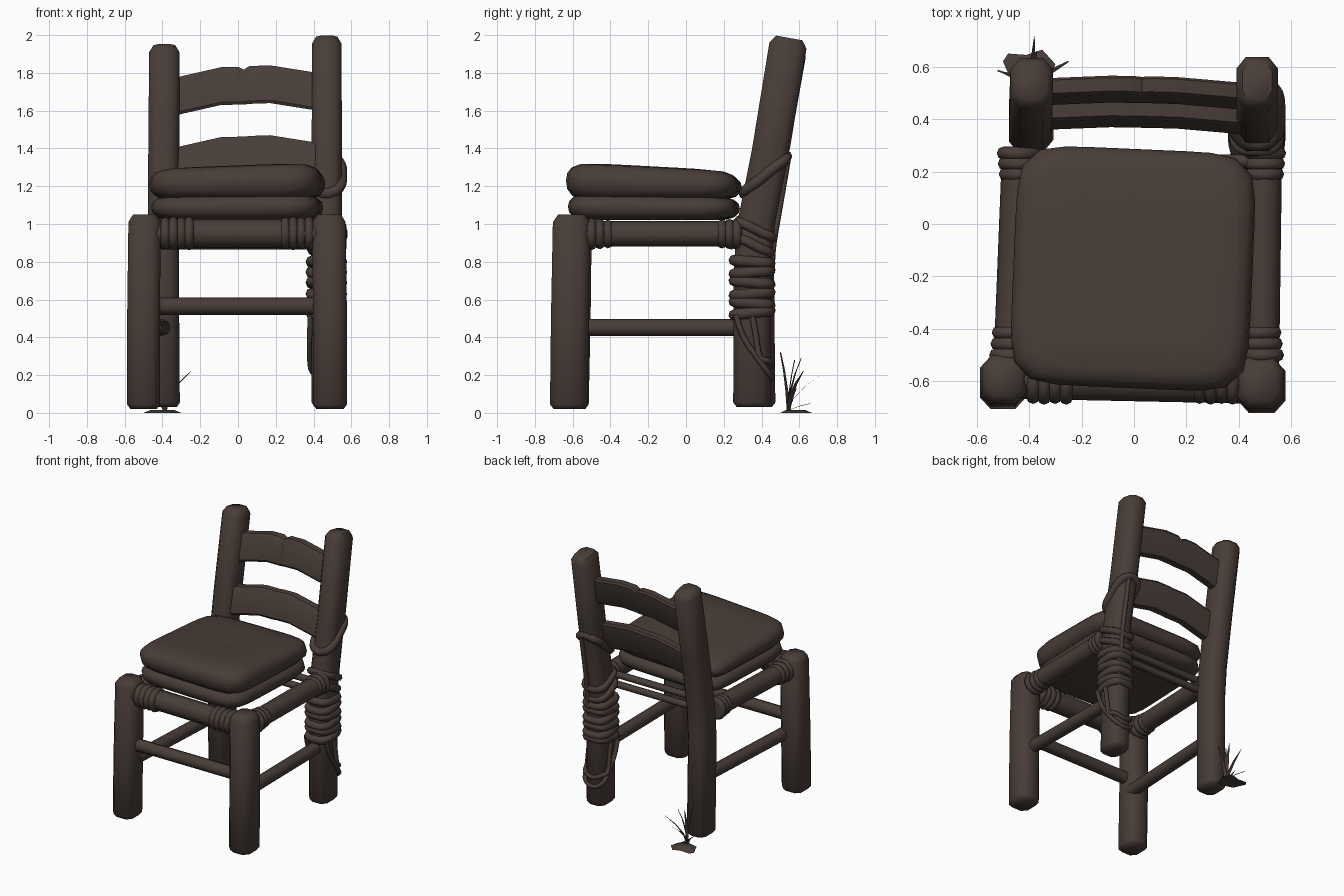
import bpy, bmesh, math
from math import sin, cos, pi
from mathutils import Vector

cube = bpy.data.objects.get("Cube")
if cube:
    bpy.data.objects.remove(cube, do_unlink=True)

BROWN = (0.066, 0.047, 0.039, 1)
wood = bpy.data.materials.new("dark brown")
wood.use_nodes = True
wood.diffuse_color = BROWN
wood.node_tree.nodes["Principled BSDF"].inputs["Base Color"].default_value = BROWN


def finish(name, mesh, angle):
    mesh.materials.clear()
    mesh.materials.append(wood)
    mesh.shade_smooth()
    mesh.set_sharp_from_angle(angle=math.radians(angle))
    obj = bpy.data.objects.new(name, mesh)
    bpy.context.collection.objects.link(obj)


def loft(name, rings, angle=40):
    """Skin a stack of equal closed rings and cap both ends."""
    bm = bmesh.new()
    rows = [[bm.verts.new(p) for p in ring] for ring in rings]
    n = len(rows[0])
    for a, b in zip(rows, rows[1:]):
        for i in range(n):
            j = (i + 1) % n
            bm.faces.new((a[i], a[j], b[j], b[i]))
    bm.faces.new(rows[0][::-1])
    bm.faces.new(rows[-1])
    bmesh.ops.recalc_face_normals(bm, faces=bm.faces[:])
    mesh = bpy.data.meshes.new(name)
    bm.to_mesh(mesh)
    bm.free()
    finish(name, mesh, angle)


def tube(name, points, radius, cyclic=False, smooth=True):
    """Round rope or rail along a path."""
    curve = bpy.data.curves.new(name, 'CURVE')
    curve.dimensions = '3D'
    curve.bevel_depth = radius
    curve.bevel_resolution = 2
    curve.use_fill_caps = True
    curve.resolution_u = 3
    spline = curve.splines.new('NURBS' if smooth else 'POLY')
    spline.points.add(len(points) - 1)
    for p, co in zip(spline.points, points):
        p.co = (*co, 1)
    spline.use_cyclic_u = cyclic
    if smooth:
        spline.order_u = 3
        spline.use_endpoint_u = not cyclic
    temp = bpy.data.objects.new(name + "_path", curve)
    bpy.context.collection.objects.link(temp)
    graph = bpy.context.evaluated_depsgraph_get()
    mesh = bpy.data.meshes.new_from_object(temp.evaluated_get(graph))
    bpy.data.objects.remove(temp, do_unlink=True)
    finish(name, mesh, 50)


def post(name, stations, hx, hy, tilt=0):
    """Chamfered square post through (x, y, z) stations, ends bevelled."""
    def ring(x, y, z, s, slope):
        c = 0.55
        pts = [(1, -c), (1, c), (c, 1), (-c, 1), (-1, c), (-1, -c), (-c, -1), (c, -1)]
        return [(x + u * hx * s, y + v * hy * s, z - v * hy * s * slope) for u, v in pts]
    (bx, by, bz), (tx, ty, tz) = stations[0], stations[-1]
    rings = [ring(bx, by, bz, 0.8, 0), ring(bx, by, bz + 0.025, 1, 0)]
    rings += [ring(x, y, z, 1, 0) for x, y, z in stations[1:-1]]
    rings += [ring(tx, ty - tilt * 0.04, tz - 0.04, 0.98, tilt), ring(tx, ty, tz, 0.7, tilt)]
    loft(name, rings, 56)


# Four legs, the back pair running up into leaning posts
post("front_right_leg", [(-0.5, -0.61, 0.02), (-0.5, -0.6, 0.5), (-0.495, -0.592, 1.05)], 0.087, 0.095)
post("front_left_leg", [(0.487, -0.62, 0.02), (0.487, -0.615, 0.5), (0.482, -0.607, 1.05)], 0.09, 0.1)
post("back_right_leg", [(-0.39, 0.375, 0.03), (-0.395, 0.368, 0.75), (-0.395, 0.387, 1.0),
                        (-0.393, 0.45, 1.4), (-0.39, 0.545, 1.94)], 0.082, 0.098, 0.18)
post("back_left_leg", [(0.47, 0.35, 0.03), (0.47, 0.352, 0.75), (0.47, 0.37, 1.0),
                       (0.47, 0.45, 1.4), (0.47, 0.547, 1.985)], 0.08, 0.1, 0.18)


# Seat rails and leg stretchers
def rail(name, a, b, radius):
    a, b = Vector(a), Vector(b)
    tube(name, [a, a.lerp(b, 0.5), b], radius, smooth=False)


rail("front_rail", (-0.48, -0.59, 0.95), (0.48, -0.61, 0.95), 0.076)
rail("right_rail", (-0.47, -0.58, 0.948), (-0.435, 0.29, 0.948), 0.068)
rail("left_rail", (0.485, -0.6, 0.948), (0.497, 0.29, 0.948), 0.068)
for label, z in (("upper", 0.965), ("lower", 0.89)):
    rail(label + "_back_rail", (-0.45, 0.24, z), (0.49, 0.24, z), 0.026)
rail("front_stretcher", (-0.48, -0.6, 0.565), (0.48, -0.6, 0.565), 0.046)
rail("right_stretcher", (-0.45, -0.58, 0.452), (-0.4, 0.36, 0.452), 0.046)
rail("left_stretcher", (0.48, -0.6, 0.452), (0.47, 0.36, 0.452), 0.046)


# Tight rope wraps around the rail ends
def wrap(name, centre, axis, radius, thick):
    u = Vector((0, 0, 1))
    v = axis.cross(u)
    tube(name, [centre + (u * cos(t) + v * sin(t)) * radius
                for t in (2 * pi * i / 14 for i in range(14))], thick, True)


X, Y = Vector((1, 0, 0)), Vector((0, 1, 0))
for side, start in (("right", -0.385), ("left", 0.25)):
    for i in range(4):
        wrap(f"front_{side}_wrap", Vector((start + i * 0.042, -0.6, 0.95)), X, 0.062 + 0.003 * (i % 2), 0.026)
for side, fx, bx in (("right", -0.467, -0.439), ("left", 0.487, 0.496)):
    for i in range(3):
        wrap(f"{side}_rail_front_wrap", Vector((fx, -0.5 + i * 0.043, 0.947)), Y, 0.061 - 0.005 * i, 0.026)
        wrap(f"{side}_rail_back_wrap", Vector((bx, 0.19 + i * 0.04, 0.947)), Y, 0.053 + 0.004 * i, 0.025)


# Arched back slats, the upper one with a small notch
def slat(name, y, z, lean, notch):
    profile = [(-0.36, 0), (-0.31, 0.01), (-0.09, 0.06), (0.0, 0.062), (0.03, 0.062),
               (0.06, 0.066), (0.17, 0.07), (0.39, 0.035), (0.45, 0.025)]
    rings = []
    for x, rise in profile:
        top = 0.2 - (notch if x == 0.03 else 0)
        bow = 0.012 * (1 - (x / 0.45) ** 2) - 0.025 * x
        ring = []
        for v, h in ((-1, 0.015), (-0.7, 0), (0.7, 0), (1, 0.015),
                     (1, top - 0.015), (0.7, top), (-0.7, top), (-1, top - 0.015)):
            ring.append((x, y + bow + v * 0.036 + lean * (h + rise), z + rise + h))
        rings.append(ring)
    loft(name, rings, 35)


slat("upper_back_slat", 0.472, 1.57, 0.18, 0.015)
slat("lower_back_slat", 0.378, 1.2, 0.18, 0)


# Two plump seat cushions
def cushion(name, z, height, half, slope):
    rings = []
    spin = math.radians(-2.5)
    for s, h in ((0.4, 0.02), (0.82, 0.0), (0.93, 0.1), (0.985, 0.28), (1, 0.5), (0.985, 0.7),
                 (0.935, 0.86), (0.85, 0.95), (0.6, 1.0), (0.25, 1.0), (0.04, 0.95)):
        ring = []
        for i in range(40):
            t = 2 * pi * (i + 0.5) / 40
            r = (abs(cos(t)) ** 7 + abs(sin(t)) ** 7) ** (-1 / 7) * half * s
            u, v = r * cos(t), r * sin(t)
            x, y = u * cos(spin) - v * sin(spin), u * sin(spin) + v * cos(spin)
            ring.append((x - 0.004, y - 0.17, z + height * h + slope * (0.035 * x - 0.055 * y) * h))
        rings.append(ring)
    loft(name, rings, 60)


cushion("lower_cushion", 1.022, 0.132, 0.446, 0.3)
cushion("upper_cushion", 1.13, 0.165, 0.456, 1)


# Rope bound around the back left leg
def post_y(z):
    return 0.35 if z < 0.85 else 0.35 + (z - 0.85) * 0.172


def leg_loop(name, z, rise, radius, grow):
    pts = []
    for i in range(20):
        t = 2 * pi * i / 20
        zz = z + rise * sin(t)
        r = (abs(cos(t)) ** 4 + abs(sin(t)) ** 4) ** -0.25 * grow
        pts.append((0.468 + 0.084 * r * cos(t), post_y(zz) + 0.1 * r * sin(t), zz))
    tube(name, pts, radius, True)


for z, rise in ((0.53, 0.012), (0.58, -0.01), (0.63, 0.008), (0.69, -0.01), (0.745, 0.01), (0.8, -0.008)):
    leg_loop("leg_binding", z, rise, 0.03, 0.95)
leg_loop("upper_tie", 1.26, 0.1, 0.029, 0.96)
leg_loop("seat_tie", 0.97, -0.05, 0.026, 0.97)
leg_loop("lower_seat_tie", 0.89, -0.05, 0.026, 0.97)
tube("back_cord", [(0.5, post_y(z) + 0.105, z) for z in (1.34, 1.2, 1.0, 0.85, 0.75)], 0.016)

# Slack loops hanging down behind the leg
for drop, front in ((0.19, 0.265), (0.26, 0.35)):
    half = [(0.085, front, 0.52), (0.09, front + 0.02, 0.42), (0.09, 0.385, 0.28), (0.08, 0.44, drop + 0.02)]
    path = [(0.47 + x, y, z) for x, y, z in half] + [(0.47, 0.46, drop - 0.02)]
    path += [(0.47 - x, y, z) for x, y, z in half[::-1]]
    tube("hanging_loop", path, 0.016)

# Tuft of grass on a small patch of soil
patch = [(-0.5, 0.62), (-0.46, 0.53), (-0.34, 0.5), (-0.3, 0.61), (-0.35, 0.665), (-0.41, 0.645), (-0.48, 0.65)]
loft("soil_patch", [[(x, y, 0.0) for x, y in patch],
                    [(-0.4 + (x + 0.4) * 0.6, 0.58 + (y - 0.58) * 0.6, 0.016) for x, y in patch]])
for tx, ty, tz in ((-0.42, 0.5, 0.32), (-0.39, 0.575, 0.28), (-0.36, 0.61, 0.29), (-0.38, 0.715, 0.2),
                   (-0.25, 0.62, 0.22), (-0.52, 0.585, 0.13), (-0.37, 0.66, 0.05)):
    root, tip = Vector((-0.39, 0.54, 0.005)), Vector((tx, ty, tz))
    side = Vector((tip.y - root.y, root.x - tip.x, 0)).normalized()
    rings = []
    for f, w in ((0, 0.01), (0.35, 0.013), (0.7, 0.009), (1, 0.001)):
        p = root.lerp(tip, f)
        p.x, p.y = root.x + (tx - root.x) * f ** 1.8, root.y + (ty - root.y) * f ** 1.8
        rings.append([p + side * w, p + Vector((0, 0.003, 0.002)), p - side * w, p - Vector((0, 0.003, 0.002))])
    loft("grass_blade", rings)
